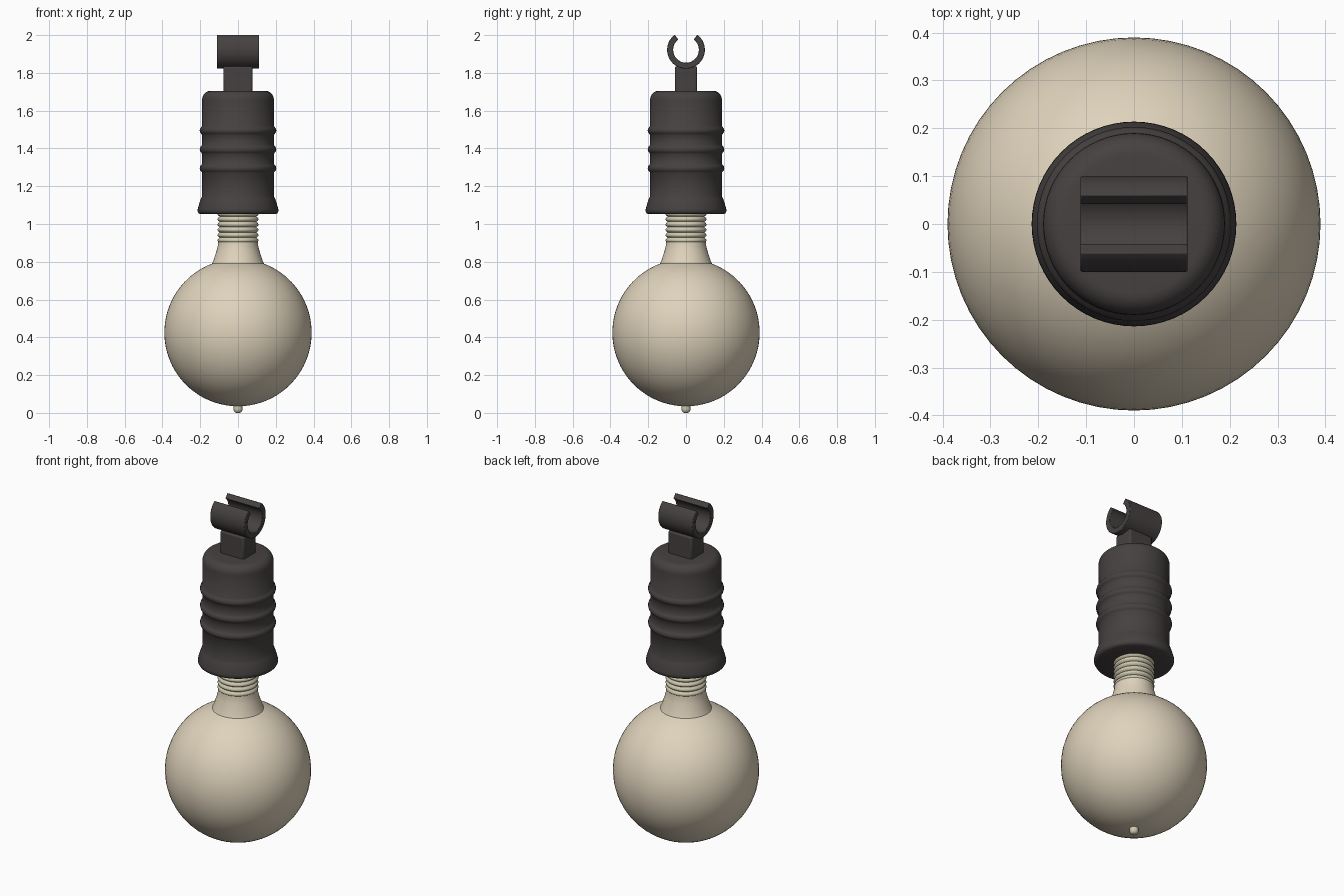
import bpy, bmesh, math

if "Cube" in bpy.data.objects:
    bpy.data.objects.remove(bpy.data.objects["Cube"])


def material(name, rgb):
    m = bpy.data.materials.new(name)
    m.diffuse_color = (*rgb, 1)
    m.use_nodes = True
    m.node_tree.nodes["Principled BSDF"].inputs["Base Color"].default_value = m.diffuse_color
    return m


DARK = material("dark rubber", (0.062, 0.053, 0.053))
CREAM = material("cream glass", (0.74, 0.65, 0.50))
BRASS = material("pale metal", (0.62, 0.58, 0.43))


def finish(name, bm, mat, angle=35, bevel=0):
    bmesh.ops.recalc_face_normals(bm, faces=bm.faces)
    mesh = bpy.data.meshes.new(name)
    bm.to_mesh(mesh)
    bm.free()
    mesh.materials.append(mat)
    ob = bpy.data.objects.new(name, mesh)
    bpy.context.collection.objects.link(ob)
    if bevel:
        mod = ob.modifiers.new("bevel", 'BEVEL')
        mod.width, mod.segments = bevel, 2
        mod.limit_method, mod.angle_limit = 'ANGLE', math.radians(40)
    bpy.ops.object.select_all(action='DESELECT')
    ob.select_set(True)
    bpy.context.view_layer.objects.active = ob
    bpy.ops.object.shade_smooth_by_angle(angle=math.radians(angle))
    return ob


def lathe(name, profile, mat, angle=35, sides=64):
    """Spin an (r, z) profile around the z axis, closing both ends."""
    bm = bmesh.new()
    rings = [[bm.verts.new((r * math.cos(2 * math.pi * i / sides),
                            r * math.sin(2 * math.pi * i / sides), z))
              for i in range(sides)] for r, z in profile]
    for a, b in zip(rings, rings[1:]):
        for i in range(sides):
            j = (i + 1) % sides
            bm.faces.new((a[i], a[j], b[j], b[i]))
    bm.faces.new(rings[0])
    bm.faces.new(rings[-1])
    return finish(name, bm, mat, angle)


# glass globe flowing into a flared neck
R, CZ = 0.39, 0.425
end = math.asin(0.365 / R)
globe = []
for i in range(37):
    a = -math.pi / 2 + 0.02 + (end + math.pi / 2 - 0.02) * i / 36
    globe.append((R * math.cos(a), CZ + R * math.sin(a)))
globe += [(0.129, 0.81), (0.121, 0.835), (0.113, 0.86), (0.107, 0.885), (0.105, 0.91)]
lathe("glass_globe", globe, CREAM)

# contact tip at the bottom of the globe
lathe("globe_tip", [(0.010, 0.0), (0.018, 0.004), (0.023, 0.013), (0.024, 0.022),
                    (0.022, 0.05)], BRASS, 60, 24)

# ridged screw cap
cap = []
pitch = 0.028
for k in range(6):
    z = 0.9 + k * pitch
    cap += [(0.097, z), (0.106, z + 0.006), (0.109, z + 0.013), (0.106, z + 0.020)]
cap.append((0.097, 0.9 + 6 * pitch))
lathe("screw_cap", cap, BRASS, 60)

# rubber socket with flared foot, three ribs and rounded shoulder
socket = [(0.095, 1.052), (0.198, 1.052), (0.208, 1.057), (0.214, 1.068),
          (0.213, 1.08), (0.204, 1.112), (0.195, 1.138), (0.190, 1.148)]
for zc in (1.295, 1.395, 1.495):
    socket += [(0.190, zc - 0.023), (0.194, zc - 0.018), (0.200, zc - 0.011),
               (0.203, zc), (0.200, zc + 0.011), (0.194, zc + 0.018), (0.190, zc + 0.023)]
for i in range(8):
    a = math.pi / 2 * i / 7
    socket.append((0.145 + 0.045 * math.cos(a), 1.657 + 0.048 * math.sin(a)))
lathe("socket", socket, DARK, 50)

# stem block between socket and clip
bm = bmesh.new()
bmesh.ops.create_cube(bm, size=1)
for v in bm.verts:
    v.co = (v.co.x * 0.155, v.co.y * 0.118, 1.765 + v.co.z * 0.14)
finish("stem_block", bm, DARK, bevel=0.010)

# open C-shaped clip along x
bm = bmesh.new()
RO, RI, CLIP_Z, HALF, N = 0.1, 0.068, 1.922, 0.112, 40
gap = math.radians(37)
rows = []
for i in range(N + 1):
    a = gap + (2 * math.pi - 2 * gap) * i / N
    rows.append([bm.verts.new((x, r * math.sin(a), CLIP_Z + r * math.cos(a)))
                 for x, r in ((-HALF, RO), (HALF, RO), (HALF, RI), (-HALF, RI))])
for a, b in zip(rows, rows[1:]):
    for k in range(4):
        m = (k + 1) % 4
        bm.faces.new((a[k], a[m], b[m], b[k]))
bm.faces.new(rows[0])
bm.faces.new(rows[-1])
finish("hanging_clip", bm, DARK, bevel=0.003)
